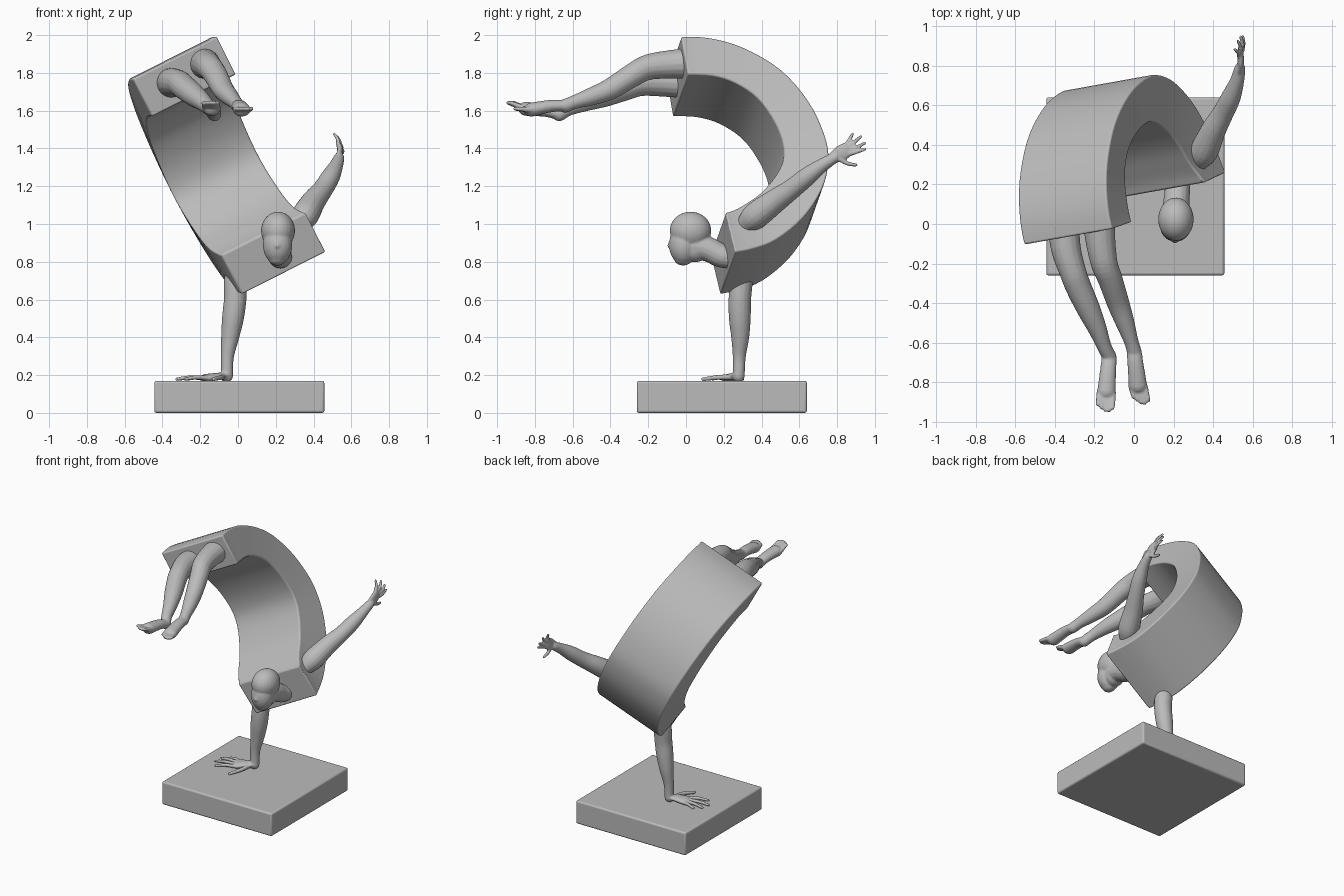
import bpy, bmesh, math
from mathutils import Vector

cube = bpy.data.objects.get("Cube")
if cube:
    bpy.data.objects.remove(cube)

GREY = (0.5, 0.5, 0.5, 1)
stone = bpy.data.materials.new("stone grey")
stone.use_nodes = True
stone.diffuse_color = GREY
bsdf = stone.node_tree.nodes["Principled BSDF"]
bsdf.inputs["Base Color"].default_value = GREY
bsdf.inputs["Roughness"].default_value = 0.6


def finish(bm, name, organic=False, bevel=0.014):
    """Turn a bmesh into an object: remeshed flesh or bevelled slab."""
    bmesh.ops.recalc_face_normals(bm, faces=bm.faces)
    me = bpy.data.meshes.new(name)
    bm.to_mesh(me)
    bm.free()
    me.materials.append(stone)
    ob = bpy.data.objects.new(name, me)
    bpy.context.scene.collection.objects.link(ob)
    if organic:
        rm = ob.modifiers.new("blend", 'REMESH')
        rm.mode = 'VOXEL'
        rm.voxel_size = 0.006
        rm.use_smooth_shade = True
        sm = ob.modifiers.new("soften", 'SMOOTH')
        sm.factor = 0.5
        sm.iterations = 5
    else:
        bv = ob.modifiers.new("bevel", 'BEVEL')
        bv.width = bevel
        bv.segments = 3
        bv.limit_method = 'ANGLE'
        bv.angle_limit = math.radians(40)
        bpy.ops.object.select_all(action='DESELECT')
        ob.select_set(True)
        bpy.context.view_layer.objects.active = ob
        bpy.ops.object.shade_smooth_by_angle(angle=math.radians(35))
    return ob


def spline(pts, steps=4):
    """Catmull-Rom interpolation through tuples of any length."""
    pts = [Vector(p) for p in pts]
    out = []
    for i in range(len(pts) - 1):
        a, b, c, d = pts[max(i - 1, 0)], pts[i], pts[i + 1], pts[min(i + 2, len(pts) - 1)]
        for k in range(steps):
            t = k / steps
            out.append(b + (c - a) * (t / 2) + (a * 2 - b * 5 + c * 4 - d) * (t * t / 2)
                       + (b * 3 - a - c * 3 + d) * (t ** 3 / 2))
    return out + [pts[-1]]


def tube(bm, pts, thin=(1, 0, 0), flat=1.0, sides=16):
    """Rounded tube through (x, y, z, radius); flattened along the thin axis."""
    path = spline(pts)
    pos = [p.xyz for p in path]
    thin = Vector(thin)
    rings = []

    def ring(centre, axis, r):
        n = (thin - axis * thin.dot(axis)).normalized()
        m = axis.cross(n)
        rings.append([bm.verts.new(centre + (n * math.cos(a) * flat + m * math.sin(a)) * r)
                      for a in (2 * math.pi * i / sides for i in range(sides))])

    last = len(pos) - 1
    dirs = [(pos[min(i + 1, last)] - pos[max(i - 1, 0)]).normalized() for i in range(last + 1)]
    caps = (0.2, 0.5, 0.85)
    for a in caps:
        r = path[0].w
        ring(pos[0] - dirs[0] * r * math.cos(math.asin(a)) * flat, dirs[0], r * a)
    for p, d, q in zip(pos, dirs, path):
        ring(p, d, q.w)
    for a in reversed(caps):
        r = path[-1].w
        ring(pos[-1] + dirs[-1] * r * math.cos(math.asin(a)) * flat, dirs[-1], r * a)
    for a, b in zip(rings, rings[1:]):
        for i in range(sides):
            j = (i + 1) % sides
            bm.faces.new((a[i], a[j], b[j], b[i]))
    bm.faces.new(rings[0])
    bm.faces.new(rings[-1])


def ball(bm, centre, radii):
    res = bmesh.ops.create_uvsphere(bm, u_segments=24, v_segments=16, radius=1)
    for v in res["verts"]:
        v.co = Vector(centre) + Vector(a * b for a, b in zip(v.co, radii))


def digits(bm, roots, tips, radius, lift=(0, 0, 0)):
    """Slim tapered fingers or toes, each arched by lift at the middle."""
    for a, b in zip(roots, tips):
        a, b = Vector(a), Vector(b)
        m = (a + b) / 2 + Vector(lift)
        tube(bm, [(*a, radius * 1.15), (*m, radius), (*b, radius * 0.8)], thin=(0.3, 0.2, 1), sides=10)


# Plinth
bm = bmesh.new()
bmesh.ops.create_cube(bm, size=1)
for v in bm.verts:
    v.co = (v.co.x * 0.9 + 0.007, v.co.y * 0.9 + 0.19, v.co.z * 0.17 + 0.085)
finish(bm, "plinth", bevel=0.012)

# Torso: a rectangular slab bent in a tilted plane, given as (y, distance up the tilt)
outer = [(-.065, 1.83), (.08, 1.825), (.26, 1.77), (.46, 1.64), (.61, 1.45), (.695, 1.25),
         (.715, 1.1), (.68, .93), (.58, .76), (.44, .63), (.32, .575), (.22, .55)]
inner = [(-.03, 1.605), (.1, 1.6), (.22, 1.56), (.34, 1.47), (.43, 1.33), (.475, 1.2),
         (.475, 1.1), (.43, 1.0), (.35, .9), (.26, .83), (.21, .8), (.17, .785)]
ACROSS, UP = Vector((0.892, 0, 0.451)), Vector((-0.451, 0, 0.892))


def on_slab(p, w, t):
    """Point on the slab; its middle bows sideways by a sine."""
    bow = math.sin(math.pi * t)
    return (ACROSS * (w - 0.09 * bow) + UP * (p[1] + 0.04 * bow)
            + Vector((0, p[0] + 0.16 * (w - 0.55), 0)))


bm = bmesh.new()
pairs = list(zip(spline(outer), spline(inner)))
rings = [[bm.verts.new(on_slab(p, w, k / (len(pairs) - 1)))
          for p, w in ((o, .303), (o, .8), (i, .8), (i, .303))] for k, (o, i) in enumerate(pairs)]
for a, b in zip(rings, rings[1:]):
    for i in range(4):
        j = (i + 1) % 4
        bm.faces.new((a[i], a[j], b[j], b[i]))
bm.faces.new(rings[0])
bm.faces.new(rings[-1])
finish(bm, "bent_torso")

# Head with face, chin, jaw, nose and neck
bm = bmesh.new()
ball(bm, (.212, .024, .965), (.09, .11, .1))
ball(bm, (.21, -.012, .89), (.078, .078, .105))
ball(bm, (.208, -.015, .82), (.048, .05, .04))
ball(bm, (.21, .045, .865), (.066, .075, .068))
tube(bm, [(.207, -.07, .925, .012), (.207, -.083, .885, .016)], sides=10)
tube(bm, [(.21, .04, .885, .07), (.215, .12, .865, .066), (.22, .18, .835, .064), (.225, .23, .825, .062)])
finish(bm, "head", organic=True)

# Supporting arm with its hand spread on the plinth
bm = bmesh.new()
tube(bm, [(.03, .31, .82, .06), (-.01, .295, .72, .062), (-.015, .285, .6, .06), (-.027, .285, .5, .058),
          (-.042, .287, .4, .048), (-.056, .282, .3, .035), (-.058, .28, .22, .032), (-.06, .278, .195, .034)])
tube(bm, [(-.06, .278, .2, .034), (-.1, .26, .195, .045), (-.17, .235, .183, .058)], thin=(0, 0, 1), flat=.4)
digits(bm, [(-.17, .275, .185), (-.19, .25, .185), (-.19, .22, .185), (-.17, .19, .185)],
       [(-.27, .3, .178), (-.315, .26, .178), (-.325, .2, .178), (-.28, .14, .178)], .012, (0, 0, .006))
digits(bm, [(-.08, .25, .19)], [(-.13, .09, .178)], .014, (.015, 0, .004))
finish(bm, "supporting_arm", organic=True)

# Raised arm with open hand
bm = bmesh.new()
tube(bm, [(.325, .32, 1.0, .055), (.355, .37, 1.045, .072), (.4, .47, 1.12, .064), (.45, .56, 1.185, .054),
          (.49, .64, 1.25, .05), (.52, .72, 1.31, .037), (.535, .785, 1.35, .029)])
tube(bm, [(.53, .77, 1.345, .03), (.54, .82, 1.375, .043), (.538, .855, 1.395, .04)], flat=.4)
digits(bm, [(.542, .865, 1.37), (.54, .87, 1.39), (.536, .865, 1.41), (.53, .85, 1.42)],
       [(.55, .947, 1.395), (.54, .947, 1.428), (.525, .925, 1.463), (.51, .882, 1.476)], .011, (.008, 0, 0))
digits(bm, [(.54, .81, 1.345)], [(.535, .9, 1.312)], .012, (0, 0, -.008))
finish(bm, "raised_arm", organic=True)


def leg(name, limb, heel, sole, toe):
    """Leg tube, heel-to-ball foot and a row of five toes."""
    bm = bmesh.new()
    tube(bm, limb + [(*heel, .037)])
    heel, sole, toe = Vector(heel), Vector(sole), Vector(toe)
    instep = heel.lerp(sole, .4) + Vector((0, 0, .008))
    tube(bm, [(*heel, .038), (*instep, .041), (*sole, .047)], thin=(0, 0, 1), flat=.8)
    side = Vector((1, 0, 0))
    spread = [(i - 2) * .017 for i in range(5)]
    digits(bm, [sole + side * s for s in spread],
           [toe + side * s * 1.1 + Vector((0, abs(s - .01) * .8, 0)) for s in spread], .014)
    finish(bm, name, organic=True)


# Legs hanging forward from the upper end
leg("left_leg", [(-.18, .05, 1.85, .085), (-.17, -.08, 1.845, .076), (-.15, -.2, 1.83, .068),
                 (-.12, -.28, 1.79, .063), (-.08, -.4, 1.715, .057), (-.045, -.5, 1.675, .048),
                 (-.015, -.59, 1.645, .037)],
    (0, -.64, 1.625), (.02, -.82, 1.605), (.035, -.91, 1.61))
leg("right_leg", [(-.36, .03, 1.745, .082), (-.345, -.12, 1.75, .076), (-.31, -.24, 1.745, .068),
                  (-.28, -.32, 1.72, .066), (-.23, -.43, 1.68, .06), (-.185, -.53, 1.645, .048),
                  (-.15, -.62, 1.61, .037)],
    (-.125, -.67, 1.58), (-.14, -.85, 1.61), (-.145, -.948, 1.642))
